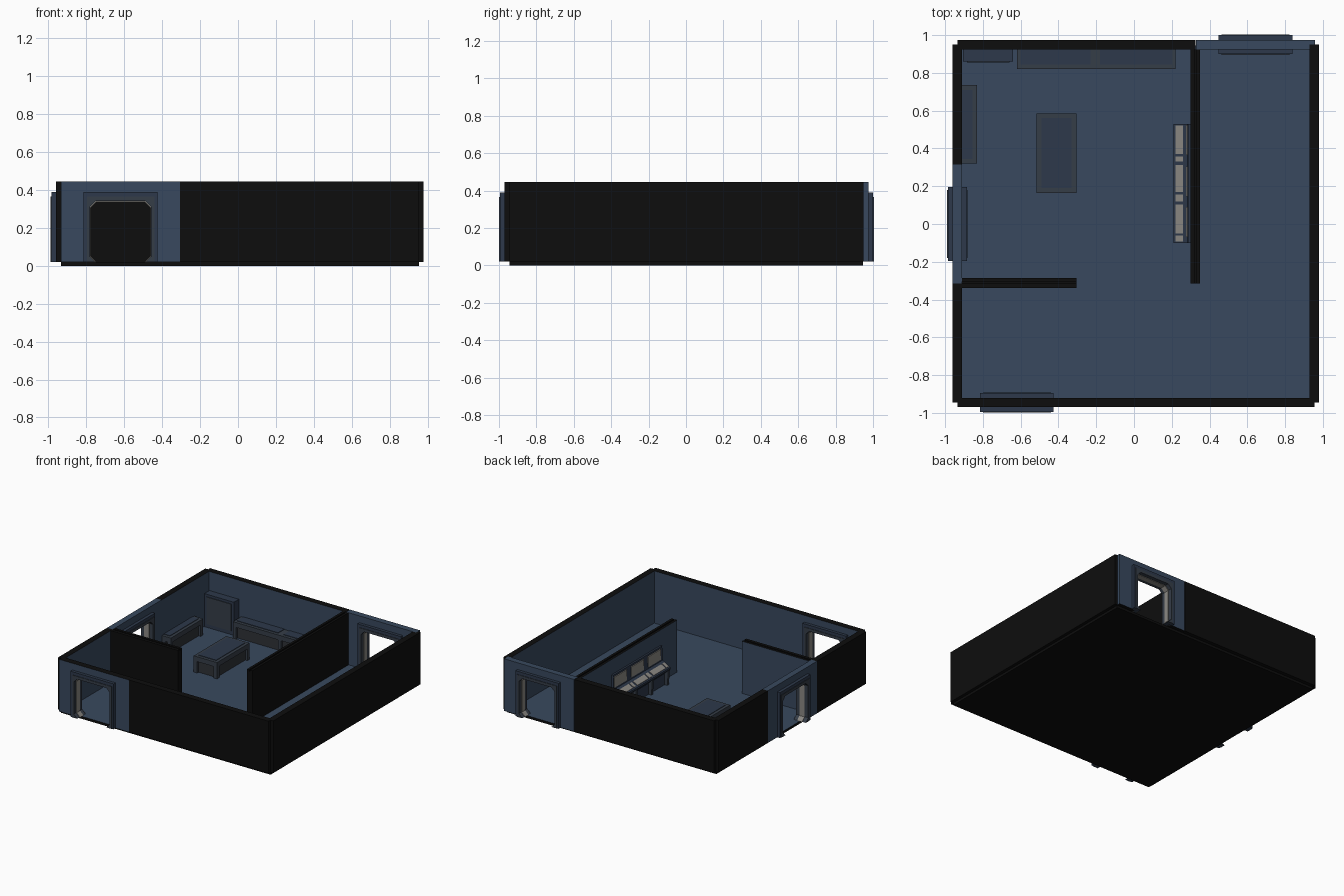
import bpy, bmesh
from math import pi
from mathutils import Matrix, Vector

if "Cube" in bpy.data.objects:
    bpy.data.objects.remove(bpy.data.objects["Cube"])


def mat(name, r, g, b):
    m = bpy.data.materials.new(name)
    m.diffuse_color = (r, g, b, 1)
    m.use_nodes = True
    m.node_tree.nodes["Principled BSDF"].inputs["Base Color"].default_value = m.diffuse_color
    return m


BLACK = mat("black", .004, .004, .004)
BLUE = mat("wall_blue", .040, .066, .112)
STEEL = mat("dark_steel", .036, .047, .064)
NAVY = mat("navy", .026, .040, .070)
GREY = mat("recess_grey", .028, .032, .038)
LIGHT = mat("light_grey", .26, .25, .23)
Z0, Z1 = .02, .445


def prism(name, pts, v0, v1, base, M=Matrix(), paint=()):
    """Extrude an (x, z) profile along y; paint = [(direction, material)]."""
    bm = bmesh.new()
    f = bm.faces.new([bm.verts.new((x, v0, z)) for x, z in pts])
    new = bmesh.ops.extrude_face_region(bm, geom=[f])["geom"]
    bmesh.ops.translate(bm, vec=(0, v1 - v0, 0),
                        verts=[g for g in new if isinstance(g, bmesh.types.BMVert)])
    bm.transform(M)
    bmesh.ops.recalc_face_normals(bm, faces=bm.faces)
    for f in bm.faces:
        for i, (d, _) in enumerate(paint):
            if f.normal.dot(Vector(d)) > .9:
                f.material_index = i + 1
    me = bpy.data.meshes.new(name)
    bm.to_mesh(me)
    bm.free()
    for m in [base] + [p[1] for p in paint]:
        me.materials.append(m)
    ob = bpy.data.objects.new(name, me)
    bpy.context.collection.objects.link(ob)
    return ob


def box(name, x0, x1, y0, y1, z0, z1, base, paint=()):
    return prism(name, [(x0, z0), (x1, z0), (x1, z1), (x0, z1)], y0, y1, base, paint=paint)


def arch(w, h, ow, oh, c):
    """Upside-down U: outer half width w and height h, opening ow, oh with cut corners c."""
    inner = [(ow - c, Z0), (ow, Z0 + c), (ow, oh - c), (ow - c, oh)]
    half = [(w, h), (w, Z0)] + inner
    return half + [(-x, z) for x, z in reversed(half)]


# floor and plain outer walls, blue on the inside
box("floor", -.935, .955, -.945, .945, 0, Z0, BLACK, [((0, 0, 1), BLUE)])
box("front_wall", -.305, .955, -.97, -.92, Z0, Z1, BLACK, [((0, 1, 0), BLUE)])
box("back_wall", -.935, .325, .925, .975, Z0, Z1, BLACK, [((0, -1, 0), BLUE)])
box("right_wall", .93, .98, -.945, .95, Z0, Z1, BLACK, [((-1, 0, 0), BLUE)])
for n, y0, y1 in (("front", -.945, -.315), ("back", .315, .95)):
    box("left_wall_" + n, -.96, -.91, y0, y1, Z0, Z1, BLACK, [((1, 0, 0), BLUE)])

# partitions: two skins around a slightly lower core
for n, a, b, c in (("a", .30, .32, Z1), ("core", .32, .33, Z1 - .012), ("b", .33, .35, Z1)):
    box("long_partition_" + n, a, b, -.315, .925, Z0, c, BLACK,
        [((-1, 0, 0), BLUE)] if n == "a" else ())
for n, a, b, c in (("a", -.305, -.285, Z1), ("core", -.315, -.305, Z1 - .012), ("b", -.34, -.315, Z1)):
    box("short_partition_" + n, -.91, -.305, a, b, Z0, c, BLACK,
        [((0, 1, 0), BLUE)] if n == "a" else ())

# doorways: wall panel, thick frame and inner lining
for n, x, y, ang in (("front", -.62, -.945, 0), ("back", .643, .95, pi), ("left", -.935, 0, -pi / 2)):
    M = Matrix.Translation((x, y, 0)) @ Matrix.Rotation(ang, 4, 'Z')
    prism(n + "_door_panel", arch(.315, Z1, .185, .37, .02), -.025, .025, BLUE, M,
          [((0, 0, 1), BLACK)])
    prism(n + "_door_frame", arch(.195, .39, .165, .345, .03), -.05, .05, NAVY, M)
    prism(n + "_door_trim", arch(.18, .365, .162, .342, .03), -.054, .054, STEEL, M)
    prism(n + "_door_lining", arch(.17, .35, .158, .338, .03), -.022, .022, LIGHT, M)


def bench(name, x0, x1, y0, y1, h, pads, splits=(0, 1)):
    """Slab top with pads, posts at the splits and recessed sides."""
    box(name + "_top", x0, x1, y0, y1, h - .04, h, STEEL)
    box(name + "_core", x0 + .018, x1 - .018, y0 + .018, y1 - .018, Z0, h - .03, GREY)
    t = .03
    along_x = x1 - x0 > y1 - y0
    for i, s in enumerate(splits):
        for j in (0, 1):
            if along_x:
                px, py = x0 + s * (x1 - x0 - t), y0 + j * (y1 - y0 - t)
            else:
                px, py = x0 + j * (x1 - x0 - t), y0 + s * (y1 - y0 - t)
            box(f"{name}_post_{i}_{j}", px, px + t, py, py + t, Z0, h - .03, STEEL)
    for i, (a, b, c, d) in enumerate(pads):
        box(f"{name}_pad_{i}", a, b, c, d, h - .01, h + .004, NAVY)


bench("table", -.515, -.305, .165, .585, .153, [(-.49, -.33, .19, .56)])
bench("back_bench", -.62, .22, .82, .925, .153,
      [(-.6, -.23, .845, .925), (-.18, .2, .845, .925)], (0, .5, 1))
bench("left_bench", -.91, -.83, .32, .735, .153, [(-.91, -.855, .345, .71)])

# corner cabinet
box("cabinet", -.905, -.64, .86, .925, Z0, .29, NAVY)
box("cabinet_door", -.885, -.66, .855, .87, .05, .27, STEEL)

# wall console with sloping desk, keypads and screens
prism("console", [(.30, Z0), (.25, Z0), (.25, .11), (.21, .15), (.21, .165), (.265, .195),
                  (.28, .205), (.285, .32), (.30, .32)], -.1, .53, NAVY)
for i, (a, b) in enumerate(((.37, .522), (.33, .358), (.17, .312), (.12, .157), (-.05, .103), (-.092, -.062))):
    prism(f"keypad_{i}", [(.221, .165), (.219, .174), (.259, .196), (.261, .187)], a, b, LIGHT)
for i, y in enumerate((.445, .225, .01)):
    box(f"screen_{i}", .276, .29, y - .08, y + .08, .22, .305, LIGHT)
for i, y in enumerate((-.1, .105, .315, .51)):
    prism(f"console_leg_{i}", [(.26, Z0), (.225, Z0), (.215, .155), (.26, .155)], y, y + .02, STEEL)
